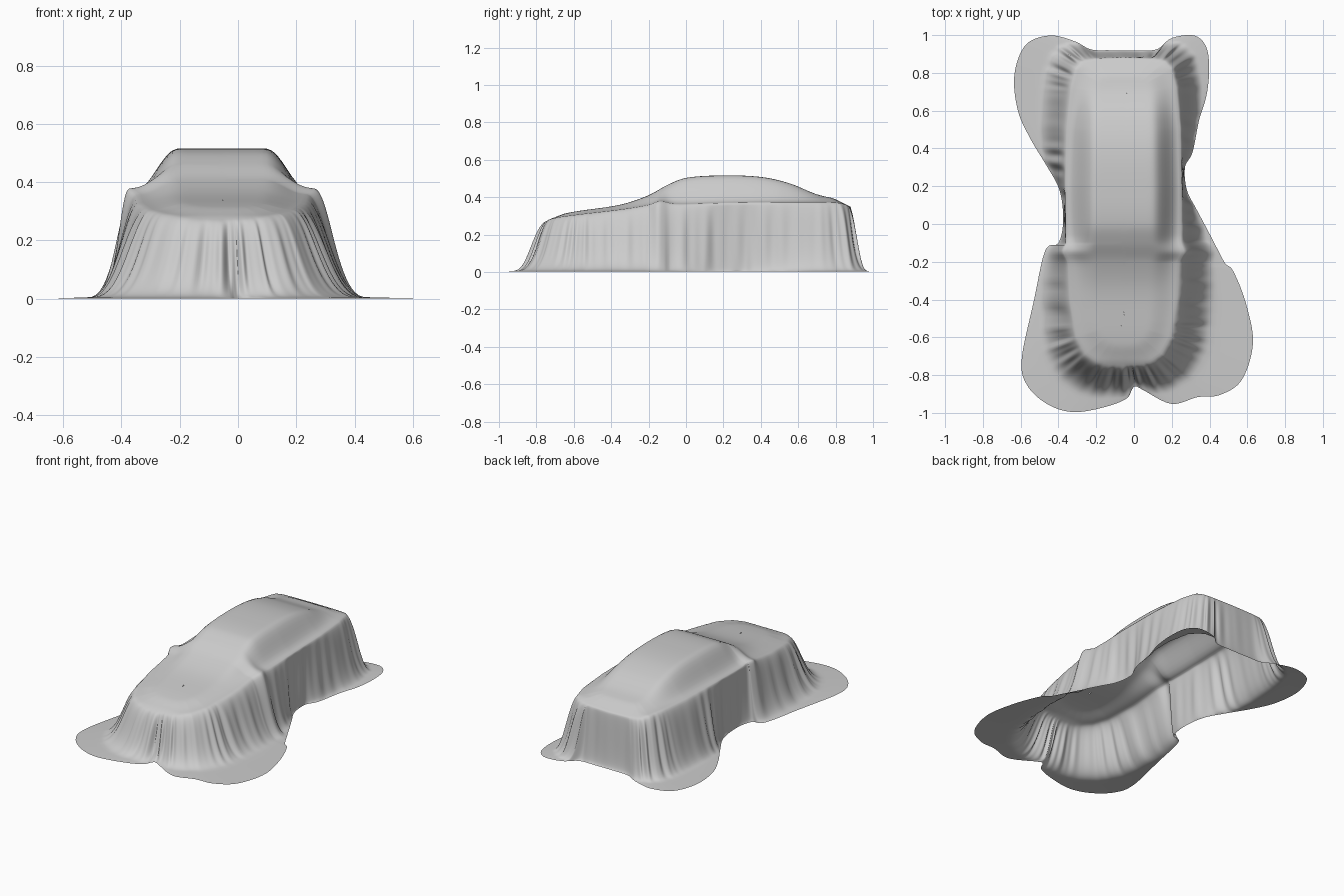
import bpy, bmesh, math
from mathutils import Vector

if "Cube" in bpy.data.objects:
    bpy.data.objects.remove(bpy.data.objects["Cube"])

CX = -0.055  # centre line of the covered car

# Hem of the cloth on the ground, seen from above
HEM = [(0.01, -.86), (.05, -.88), (.2, -.955), (.34, -.92), (.46, -.91), (.58, -.83), (.64, -.63),
       (.6, -.42), (.53, -.25), (.48, -.2), (.40, -.05), (.33, .08), (.28, .18), (.27, .3),
       (.31, .38), (.345, .55), (.385, .68), (.40, .82), (.385, .94), (.32, 1.0), (.2, .985),
       (.12, .925), (0, .92), (-.13, .92), (-.23, .925), (-.32, .97), (-.45, 1.0), (-.58, .95),
       (-.64, .79), (-.62, .6), (-.55, .45), (-.47, .32), (-.395, .18), (-.375, .02), (-.40, -.1),
       (-.47, -.14), (-.53, -.4), (-.6, -.72), (-.57, -.86), (-.46, -.96), (-.32, -1.0),
       (-.15, -.97), (-.04, -.925), (-.01, -.875)]
# Height along the centre line, height along the shoulder, half width of the shoulder
CENTRE = [(-.76, .27), (-.72, .295), (-.6, .322), (-.35, .36), (-.2, .41), (-.1, .465), (0, .503),
          (.2, .516), (.4, .508), (.55, .475), (.7, .415), (.82, .385), (.88, .355)]
SHOULDER = [(-.76, .265), (-.72, .285), (-.6, .305), (-.35, .335), (-.2, .36), (-.14, .38), (-.06, .365),
            (.2, .37), (.6, .375), (.82, .37), (.88, .35)]
WIDTH = [(-.75, 0), (-.745, .08), (-.73, .14), (-.69, .2), (-.6, .25), (-.4, .285), (-.2, .295),
         (-.15, .325), (-.1, .305), (.2, .31), (.5, .302), (.72, .28), (.82, .255), (.86, .22), (.875, .15), (.88, 0)]


def lookup(table, y, smooth=True):
    y = min(max(y, table[0][0]), table[-1][0])
    i = 0
    while i < len(table) - 2 and y > table[i + 1][0]:
        i += 1
    (a, p), (b, q) = table[i], table[i + 1]
    t = (y - a) / (b - a)
    if not smooth:
        return p + (q - p) * t

    def slope(k):
        lo, hi = max(k - 1, 0), min(k + 1, len(table) - 1)
        return (table[hi][1] - table[lo][1]) / (table[hi][0] - table[lo][0])
    m, n = slope(i) * (b - a), slope(i + 1) * (b - a)
    return ((2*t**3 - 3*t*t + 1) * p + (t**3 - 2*t*t + t) * m
            + (3*t*t - 2*t**3) * q + (t**3 - t*t) * n)


def closed_curve(points, steps):
    out, n = [], len(points)
    for i in range(n):
        a, b, c, d = (Vector(points[(i + k) % n]) for k in (-1, 0, 1, 2))
        for s in range(steps):
            t = s / steps
            out.append(b + .5 * (t * (c - a) + t*t * (2*a - 5*b + 4*c - d) + t**3 * (3*b - a - 3*c + d)))
    return out


def shoulder_fraction(s, h):
    lo, hi = 0, 1
    for _ in range(24):
        mid = (lo + hi) / 2
        p = s.lerp(h, mid)
        inside = -.75 < p.y < .88 and abs(p.x - CX) < lookup(WIDTH, p.y, False)
        lo, hi = (mid, hi) if inside else (lo, mid)
    return lo


def fold(a):
    # uneven pleats: narrow ridges between wide hollows
    w = math.sin(a * 46 + 1.7 * math.sin(a * 9)) + .6 * math.sin(a * 83 + 2 * math.sin(a * 5))
    return w * (.55 + .45 * math.sin(a * 7.3 + 1))


TOP, WALL, FLOOR = 18, 20, 7
bm = bmesh.new()
columns, arc, prev = [], 0, None
for h in closed_curve(HEM, 14):
    arc += (h - prev).length if prev else 0
    prev = h
    s = Vector((CX, min(max(h.y, -.52), .68)))
    belt = s.lerp(h, shoulder_fraction(s, h))
    out = (h - s).normalized()
    gap = max((h - belt).length, .012)
    cap = .21 if h.y < -.1 else .16
    foot = cap * (1 - math.exp(-(gap / cap) * 1.6)) if gap > .06 else gap * .9
    foot = min(foot, gap * .92)
    zb = lookup(SHOULDER, belt.y)
    col = []
    # bonnet, cabin and boot surface, from the spine out to the shoulder
    for i in range(TOP):
        r = i / TOP
        p = s.lerp(belt, r)
        if i == 0:
            p.y = round(p.y / .02) * .02
        u = min(max((r - .5) / .45, 0), 1)
        k = 1 - u*u * (3 - 2*u)
        lo = lookup(SHOULDER, p.y)
        col.append((p.x, p.y, lo + (lookup(CENTRE, p.y) - lo) * k))
    # hanging skirt with pleats
    amp = .004 + .05 * min(foot, .12)
    for i in range(WALL + 1):
        t = i / WALL
        e = 3*t*(1-t)**2 * .32 + 3*t*t*(1-t) * .45 + t**3
        z = (1-t)**3 + 3*t*(1-t)**2 * .93 + 3*t*t*(1-t) * .06
        p = belt + out * (foot * e + amp * fold(arc) * math.sin(math.pi * min(t * .9, 1)) ** 1.3)
        col.append((p.x, p.y, .006 + (zb - .006) * z))
    # cloth lying on the ground
    base = belt + out * foot
    for i in range(1, FLOOR + 1):
        p = base.lerp(h, i / FLOOR)
        col.append((p.x, p.y, .006 - .005 * i / FLOOR))
    columns.append([bm.verts.new(c) for c in col])

for a, b in zip(columns, columns[1:] + columns[:1]):
    for i in range(len(a) - 1):
        bm.faces.new((a[i], a[i + 1], b[i + 1], b[i]))
bmesh.ops.remove_doubles(bm, verts=bm.verts, dist=.0004)
bmesh.ops.recalc_face_normals(bm, faces=bm.faces)
if sum(f.normal.z * f.calc_area() for f in bm.faces) < 0:
    bmesh.ops.reverse_faces(bm, faces=bm.faces)
for f in bm.faces:
    f.smooth = True

mesh = bpy.data.meshes.new("car_cover_cloth")
bm.to_mesh(mesh)
bm.free()
cover = bpy.data.objects.new("car_cover_cloth", mesh)
bpy.context.collection.objects.link(cover)
soften = cover.modifiers.new("soften", 'SMOOTH')
soften.factor = .5
soften.iterations = 4
